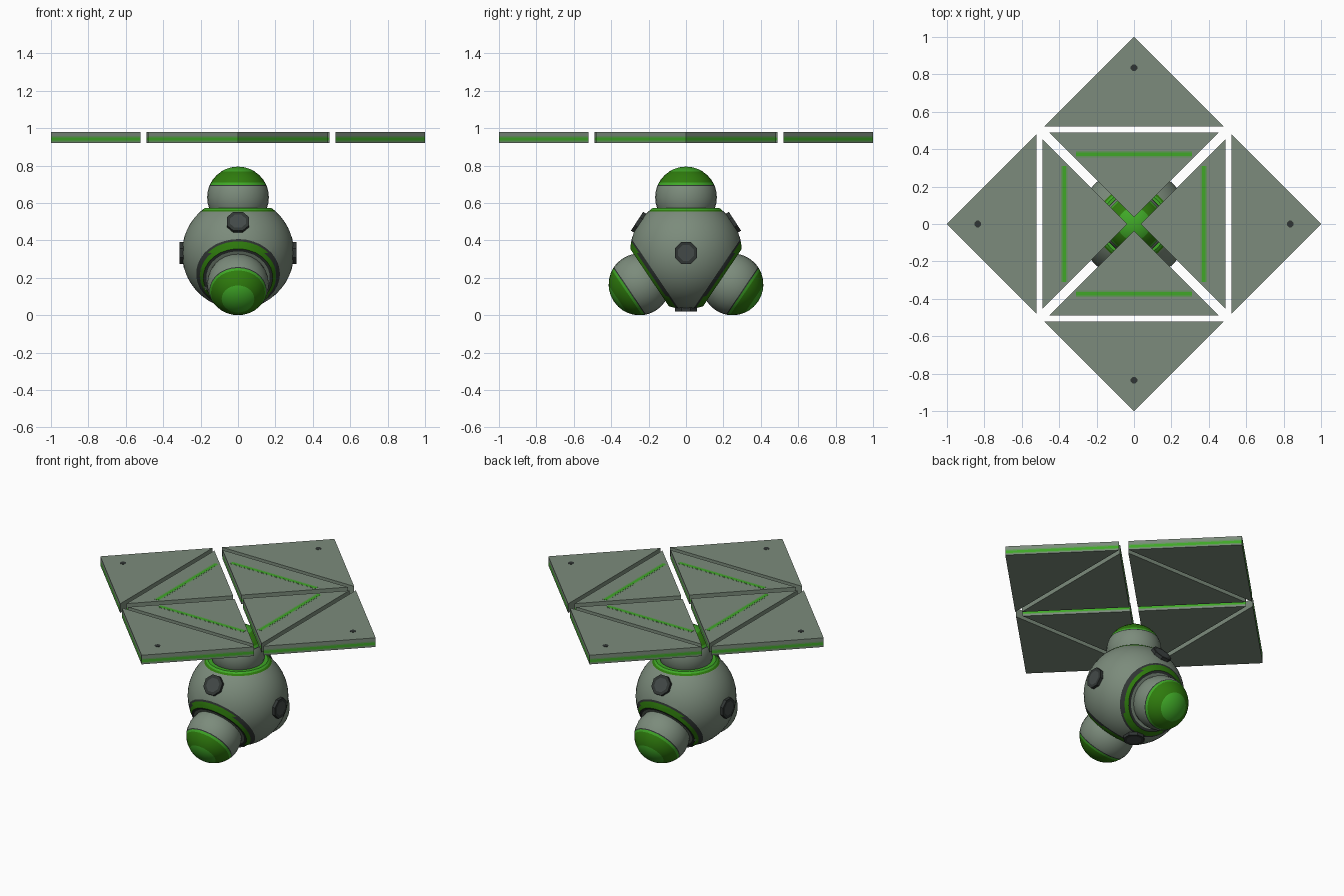
import bpy, bmesh, math
from mathutils import Vector, Matrix

if "Cube" in bpy.data.objects:
    bpy.data.objects.remove(bpy.data.objects["Cube"])


def make_mat(name, rgb):
    m = bpy.data.materials.new(name)
    m.diffuse_color = (*rgb, 1)
    m.use_nodes = True
    m.node_tree.nodes["Principled BSDF"].inputs["Base Color"].default_value = m.diffuse_color
    return m


GREY = make_mat("grey green hull", (0.20, 0.26, 0.20))
DARK = make_mat("dark grey", (0.03, 0.036, 0.034))
GREEN = make_mat("deep green", (0.028, 0.20, 0.004))
BRIGHT = make_mat("bright green", (0.05, 0.39, 0.02))
SLATE = make_mat("slate grey", (0.055, 0.066, 0.064))
FADED = make_mat("faded green", (0.13, 0.30, 0.11))
HULL_MATS = [GREY, DARK, GREEN, BRIGHT]

CENTER = Vector((0, 0, 0.333))
R = 0.30          # body radius
PR = 0.165        # pod radius
TILT = math.radians(34)
UP = Vector((0, 0, 1))
LEGS = [Vector((0, s * math.cos(TILT), -math.sin(TILT))) for s in (-1, 1)]


def finish(name, bm, mats, smooth=False):
    bmesh.ops.recalc_face_normals(bm, faces=bm.faces)
    me = bpy.data.meshes.new(name)
    bm.to_mesh(me)
    bm.free()
    for m in mats:
        me.materials.append(m)
    ob = bpy.data.objects.new(name, me)
    bpy.context.collection.objects.link(ob)
    if smooth:
        bpy.ops.object.select_all(action='DESELECT')
        ob.select_set(True)
        bpy.context.view_layer.objects.active = ob
        bpy.ops.object.shade_smooth_by_angle(angle=math.radians(30))
    return ob


def orient(direction, location):
    rot = UP.rotation_difference(direction).to_matrix().to_4x4()
    return Matrix.Translation(location) @ rot


def body():
    bm = bmesh.new()
    bmesh.ops.create_icosphere(bm, subdivisions=4, radius=R)

    def cut(axis, d, clear=False):
        r = bmesh.ops.bisect_plane(bm, geom=bm.verts[:] + bm.edges[:] + bm.faces[:],
                                   plane_co=axis * d, plane_no=axis, clear_outer=clear)
        if clear:
            edges = [e for e in r['geom_cut'] if isinstance(e, bmesh.types.BMEdge)]
            bmesh.ops.edgeloop_fill(bm, edges=edges)

    # Flattened sockets with collar bands for the three pods
    cut(UP, 0.24, True)
    cut(UP, 0.231)
    cut(UP, 0.222)
    for a in LEGS:
        cut(a, 0.235, True)
        for d in (0.219, 0.208, 0.199):
            cut(a, d)
    for f in bm.faces:
        c = f.calc_center_median()
        if c.dot(UP) > 0.222:
            f.material_index = 3 if c.dot(UP) > 0.231 else 2
        for a in LEGS:
            d = c.dot(a)
            # The dark border is wider on the left and right of each collar
            border = 0.219 if abs(c.x) > 0.15 else 0.208
            if d > 0.2345 or 0.199 < d < border:
                f.material_index = 1
            elif d > border:
                f.material_index = 2
    # Dark lip round each leg socket, hull grey inside it
    sockets = [f for f in bm.faces if any(f.calc_center_median().dot(a) > 0.2345 for a in LEGS)]
    bmesh.ops.inset_individual(bm, faces=sockets, thickness=0.016)
    for f in sockets:
        f.material_index = 0
    bm.transform(Matrix.Translation(CENTER))
    finish("body", bm, HULL_MATS, True)


def pod(name, axis, dist):
    # Rings from inside the body out to the painted cap
    heights = [-0.09, -0.06, -0.03, 0, 0.03, 0.05, 0.061, 0.067, 0.080, 0.095, 0.118, 0.14,
               0.152, 0.161]
    n = 28
    bm = bmesh.new()
    rings = []
    for h in heights:
        r = math.sqrt(PR * PR - h * h)
        rings.append([bm.verts.new((r * math.cos(2 * math.pi * i / n),
                                    r * math.sin(2 * math.pi * i / n), h)) for i in range(n)])
    for a, b in zip(rings, rings[1:]):
        for i in range(n):
            j = (i + 1) % n
            bm.faces.new((a[i], a[j], b[j], b[i]))
    tip = bm.verts.new((0, 0, PR))
    for i in range(n):
        bm.faces.new((rings[-1][i], rings[-1][(i + 1) % n], tip))
    # Dark line, bright line, deep green ring, bright tip
    for f in bm.faces:
        h = f.calc_center_median().z
        f.material_index = (3 if h > 0.14 else 2 if h > 0.080 else 3 if h > 0.067
                            else 1 if h > 0.061 else 0)
    bm.transform(orient(axis, CENTER + axis * dist))
    finish(name, bm, HULL_MATS, True)


def disc(name, axis, loc, radius, depth, rim=0):
    bm = bmesh.new()
    bmesh.ops.create_cone(bm, cap_ends=True, segments=8, radius1=radius, radius2=radius,
                          depth=depth, matrix=Matrix.Rotation(math.pi / 8, 4, 'Z'))
    if rim:
        top = [f for f in bm.faces if f.calc_center_median().z > depth * 0.4]
        bmesh.ops.inset_individual(bm, faces=top, thickness=rim)
        for f in top:
            f.material_index = 1
    bm.transform(orient(axis, loc))
    finish(name, bm, [DARK, SLATE])


def panel(name, pts, turn, levels, bands):
    # Triangular slab; the two slanted edges carry a soft-edged green stripe
    bm = bmesh.new()
    rows = [[bm.verts.new((x, y, z)) for x, y in pts] for z in levels]
    bm.faces.new(rows[0])
    bm.faces.new(rows[-1])
    for k, band in enumerate(bands):
        for i in range(3):
            j = (i + 1) % 3
            f = bm.faces.new((rows[k][i], rows[k][j], rows[k + 1][j], rows[k + 1][i]))
            if i != 0:
                f.material_index = band
    bm.transform(turn)
    finish(name, bm, [GREY, BRIGHT, FADED])


def plate(name, turn, width, z, mat):
    bm = bmesh.new()
    bmesh.ops.create_cube(bm, size=1, matrix=turn @ Matrix.Translation((0, 0.373, z))
                          @ Matrix.Diagonal((0.62, width, 0.002, 1)))
    finish(name, bm, [mat])


body()
pod("head", UP, 0.297)
for side, a in zip(("front", "back"), LEGS):
    pod(side + "_leg_pod", a, 0.30)

# Round ports on the body
EL = math.radians(33)
ports = {"left_port": Vector((-1, 0, 0)), "right_port": Vector((1, 0, 0)), "bottom_port": -UP,
         "front_port": Vector((0, -math.cos(EL), math.sin(EL))),
         "back_port": Vector((0, math.cos(EL), math.sin(EL)))}
for name, a in ports.items():
    disc(name, a, CENTER + a * 0.296, 0.065, 0.032, 0.02)

# Eight solar panels with their stripe and dot plates
OUTER = (0.92, 0.927, 0.934, 0.950, 0.958, 0.98)
INNER = (0.92, 0.932, 0.937, 0.949, 0.954, 0.98)
BANDS = (0, 2, 1, 2, 0)
for i, side in enumerate(("back", "left", "front", "right")):
    turn = Matrix.Rotation(i * math.pi / 2, 4, 'Z')
    panel(side + "_inner_panel", [(-0.455, 0.49), (0.455, 0.49), (0, 0.035)], turn, INNER, BANDS)
    panel(side + "_outer_panel", [(-0.48, 0.52), (0.48, 0.52), (0, 1.0)], turn, OUTER, BANDS)
    disc(side + "_panel_dot", UP, turn @ Vector((0, 0.835, 0.98)), 0.019, 0.002)
    plate(side + "_panel_stripe_edge", turn, 0.036, 0.9795, FADED)
    plate(side + "_panel_stripe", turn, 0.018, 0.980, BRIGHT)
